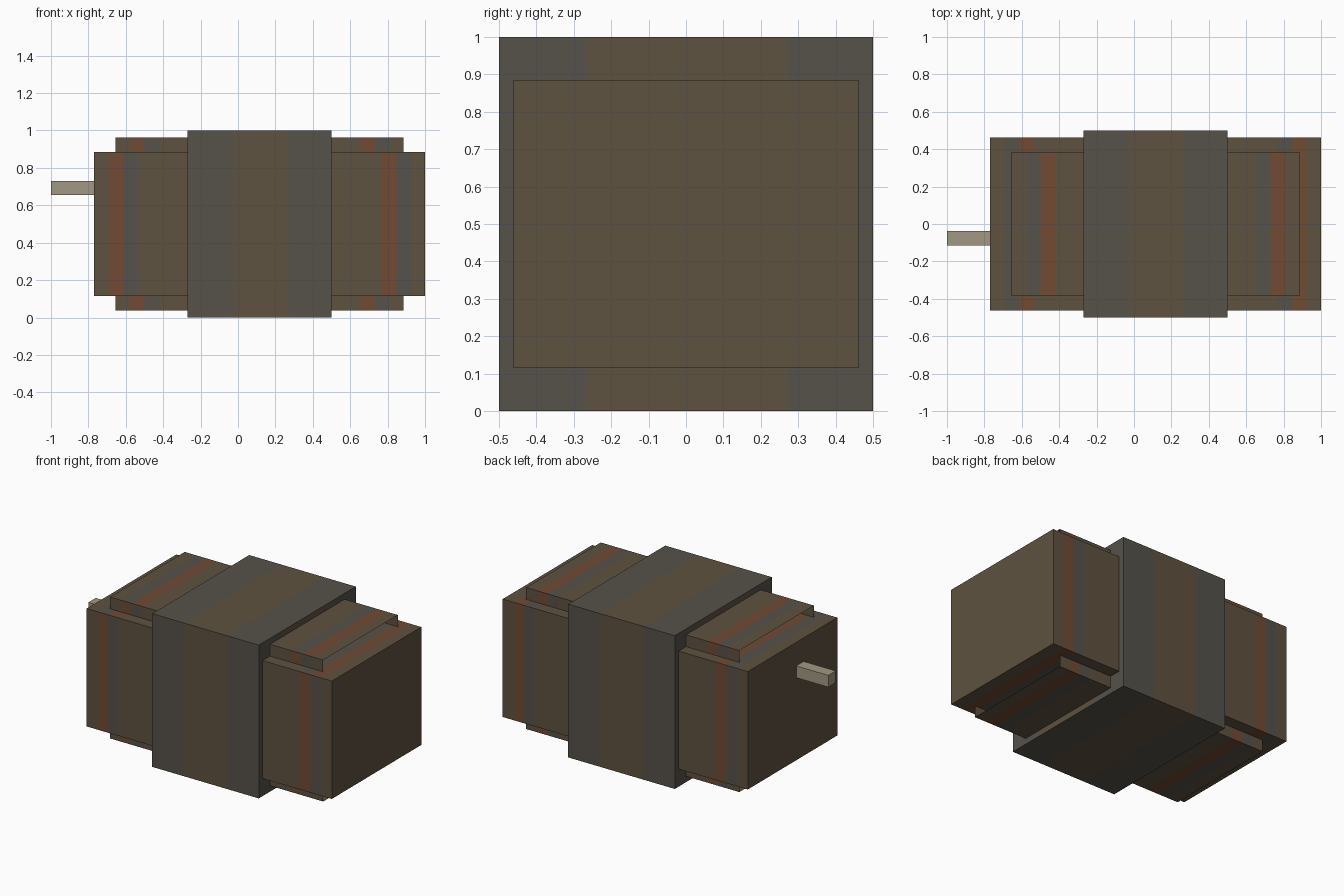
import bpy
import bmesh
from mathutils import Vector

cube = bpy.data.objects.get("Cube")
if cube:
    bpy.data.objects.remove(cube)

U = 1 / 13  # one stripe width


def material(name, rgb):
    m = bpy.data.materials.new(name)
    m.use_nodes = True
    m.diffuse_color = (*rgb, 1)
    m.node_tree.nodes["Principled BSDF"].inputs["Base Color"].default_value = (*rgb, 1)
    return m


BROWN, GRAY, RUST, PALE = range(4)
MATERIALS = [
    material("wood brown", (0.114, 0.084, 0.051)),
    material("iron gray", (0.093, 0.084, 0.069)),
    material("rust red", (0.162, 0.069, 0.034)),
    material("pale wood", (0.361, 0.314, 0.223)),
]


def box(name, low, high, rule, x_cuts=(), y_cuts=(), open_ends=False):
    """Box from corner to corner in stripe widths, sliced and coloured by rule."""
    low, high = Vector(low), Vector(high)
    size = high - low
    bm = bmesh.new()
    bmesh.ops.create_cube(bm, size=1)
    for v in bm.verts:
        v.co = (low + high) / 2 + v.co * size
    cuts = [((low.x + c, 0, 0), (1, 0, 0)) for c in x_cuts]
    cuts += [((0, c, 0), (0, 1, 0)) for c in y_cuts]
    for point, normal in cuts:
        bmesh.ops.bisect_plane(bm, geom=bm.verts[:] + bm.edges[:] + bm.faces[:],
                               plane_co=point, plane_no=normal)
    bm.normal_update()
    if open_ends:
        ends = [f for f in bm.faces if abs(f.normal.x) > 0.5]
        bmesh.ops.delete(bm, geom=ends, context="FACES")
    for f in bm.faces:
        c = f.calc_center_median()
        f.material_index = rule(f.normal, c.x - low.x, c.y, size.x)
    bmesh.ops.scale(bm, vec=(U, U, U), verts=bm.verts)
    mesh = bpy.data.meshes.new(name)
    bm.to_mesh(mesh)
    bm.free()
    for m in MATERIALS:
        mesh.materials.append(m)
    obj = bpy.data.objects.new(name, mesh)
    bpy.context.collection.objects.link(obj)
    return obj


def hoops(normal, x, y, length):
    """Paired rust and gray bands near each end, swapped on the front."""
    if abs(normal.x) > 0.5:
        return BROWN
    first, second = (RUST, GRAY) if normal.y < -0.5 else (GRAY, RUST)
    for start in (1, length - 3):
        if start < x < start + 1:
            return first
        if start + 1 < x < start + 2:
            return second
    return BROWN


def middle_bands(normal, x, y, length):
    """Gray borders around a brown centre."""
    if abs(normal.x) > 0.5:
        return GRAY if abs(y) > 3.5 else BROWN
    return GRAY if abs(x - length / 2) > 2 else BROWN


def hoop_cuts(length):
    return [1, 2, 3, length - 3, length - 2, length - 1]


# Barrel body: long wide box, taller open sleeve, and thick middle
box("barrel_body", (-10, -6, 1.5), (13, 6, 11.5), hoops, hoop_cuts(23))
box("barrel_sleeve", (-8.5, -5, 0.5), (11.5, 5, 12.5), hoops, hoop_cuts(20), open_ends=True)
box("barrel_middle", (-3.5, -6.5, 0), (6.5, 6.5, 13), middle_bands, (3, 7), (-3.5, 3.5))

# Tap on the end
box("tap", (-13, -1.5, 8.5), (-10, -0.5, 9.5), lambda *a: PALE)
